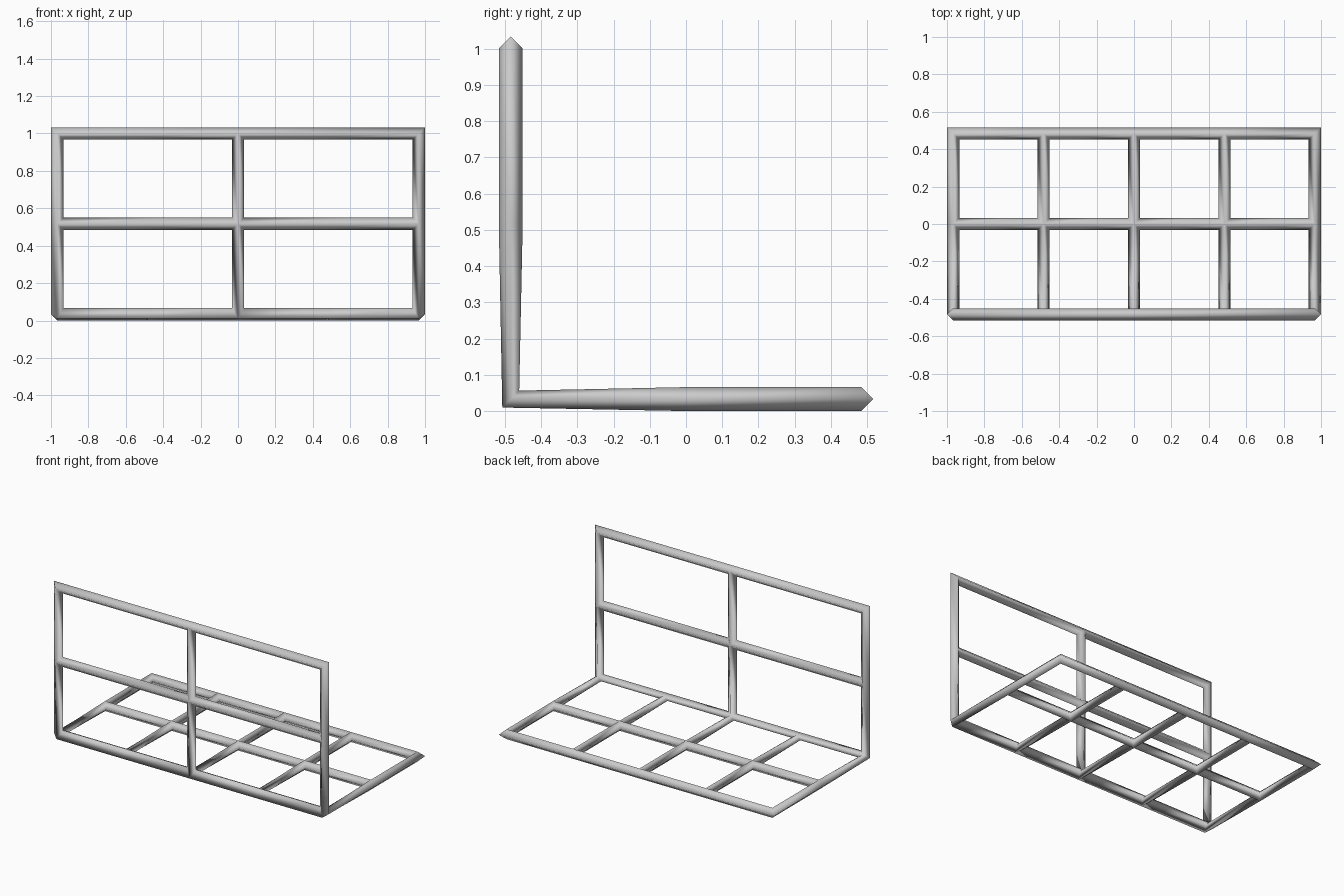
import bpy, bmesh

if "Cube" in bpy.data.objects:
    bpy.data.objects.remove(bpy.data.objects["Cube"])

T = 0.033            # half thickness of the bars
W = 1.0 - T          # half width of the frame centre lines
H = W / 2            # cell size

bm = bmesh.new()
xs = [-W + i * H for i in range(5)]

# floor grid, 4 x 2 cells
floor = [[bm.verts.new((x, y, T)) for x in xs] for y in (-H, 0, H)]
for lo, hi in zip(floor, floor[1:]):
    for i in range(4):
        bm.faces.new((lo[i], lo[i + 1], hi[i + 1], hi[i]))

# upright grid, 2 x 2 cells, sharing the fold edge with the floor
mid, top = [[bm.verts.new((x, -H, T + z)) for x in xs[::2]] for z in (H, 2 * H)]
for i in range(2):
    fold = floor[0][2 * i:2 * i + 3]
    bm.faces.new((fold[0], mid[i], mid[i + 1], fold[2], fold[1]))
    bm.faces.new((mid[i], top[i], top[i + 1], mid[i + 1]))

for f in bm.faces:
    f.smooth = True
bm.normal_update()

mesh = bpy.data.meshes.new("folded_frame")
bm.to_mesh(mesh)
bm.free()
frame = bpy.data.objects.new("folded_frame", mesh)
bpy.context.collection.objects.link(frame)

# turn the grid edges into diamond-section bars
wire = frame.modifiers.new("bars", 'WIREFRAME')
wire.thickness = 2 * T
wire.offset = 0
wire.use_boundary = True
wire.use_replace = True
wire.use_even_offset = True
wire.use_relative_offset = False
